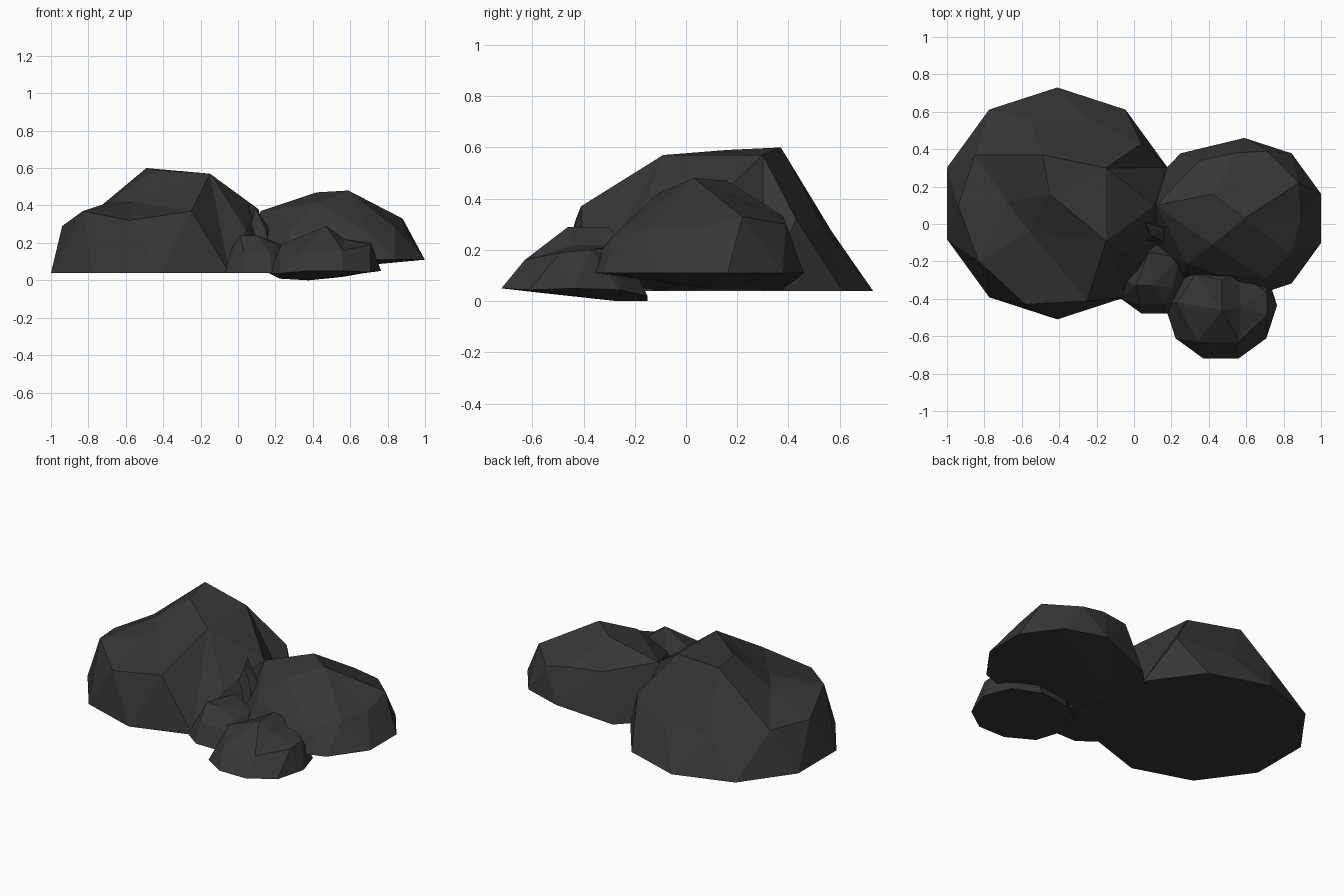
import bpy, bmesh, math
from mathutils import Vector
from mathutils.geometry import delaunay_2d_cdt

stone = bpy.data.materials.new("dark_grey_stone")
stone.diffuse_color = (0.037, 0.037, 0.037, 1)


def rock(name, centre, radius, phase, rim_z, tops, bottom, left=None, sides=10):
    """Faceted boulder: polygon rim, triangulated facets above, shallow fan below."""
    pts = []
    for k in range(sides):
        a = math.radians(phase) + k * math.tau / sides
        dx = math.cos(a)
        x = centre[0] + dx * (left if left and dx < -0.01 else radius)
        y = centre[1] + math.sin(a) * radius
        pts.append(Vector((x, y, rim_z(x, y))))
    pts += [Vector(t) for t in tops]
    rim = [(k, (k + 1) % sides) for k in range(sides)]
    vs, _, tris, orig, _, _ = delaunay_2d_cdt([p.xy for p in pts], rim, [], 1, 1e-5)

    bm = bmesh.new()
    verts = [bm.verts.new((v.x, v.y, pts[o[0]].z if o else rim_z(v.x, v.y)))
             for v, o in zip(vs, orig)]
    for t in tris:
        bm.faces.new([verts[i] for i in t])
    base = bm.verts.new(bottom)
    for e in [e for e in bm.edges if e.is_boundary]:
        bm.faces.new((e.verts[0], e.verts[1], base))
    bmesh.ops.recalc_face_normals(bm, faces=bm.faces)
    me = bpy.data.meshes.new(name)
    bm.to_mesh(me)
    bm.free()
    me.materials.append(stone)
    bpy.context.collection.objects.link(bpy.data.objects.new(name, me))


# large boulder on the left
rock("large_rock", (-0.41, 0.11), 0.62, 90, lambda x, y: 0.04, [
    (-0.94, 0.10, 0.29), (-0.85, 0.37, 0.30), (-0.56, 0.57, 0.27),
    (-0.25, 0.56, 0.25), (0.04, 0.43, 0.32), (0.11, 0.10, 0.38),
    (0.04, -0.20, 0.27), (-0.25, -0.41, 0.37), (-0.58, -0.43, 0.32),
    (-0.83, -0.20, 0.37), (-0.49, 0.37, 0.60), (-0.15, 0.30, 0.57),
    (-0.15, -0.09, 0.57), (-0.56, -0.04, 0.42), (-0.68, 0.12, 0.42),
    (-0.45, 0.16, 0.59)], (-0.41, 0.11, 0.04))

# medium boulder on the right
rock("medium_rock", (0.59, 0.03), 0.43, 90, lambda x, y: 0.11 if x > 0.4 else 0.045, [
    (0.59, 0.03, 0.48), (0.42, 0.16, 0.47), (0.42, -0.11, 0.42),
    (0.88, 0.22, 0.33), (0.71, 0.39, 0.30), (0.89, 0.03, 0.28),
    (0.84, -0.16, 0.28), (0.70, -0.29, 0.25), (0.45, -0.27, 0.26),
    (0.28, -0.21, 0.28), (0.12, 0.10, 0.37), (0.35, 0.34, 0.34),
    (0.55, 0.38, 0.33)], (0.30, 0.12, 0.045), left=0.58)

# small boulder at the front
rock("front_rock", (0.465, -0.435), 0.30, 0,
     lambda x, y: min(0.05, max(0, (-0.29 - y) * 0.116, (x - 0.45) * 0.17, (0.24 - x) * 0.5)), [
    (0.47, -0.30, 0.29), (0.47, -0.46, 0.29), (0.33, -0.27, 0.20),
    (0.34, -0.63, 0.16), (0.56, -0.63, 0.16), (0.71, -0.37, 0.20),
    (0.71, -0.49, 0.19), (0.57, -0.44, 0.22), (0.23, -0.42, 0.19),
    (0.56, -0.25, 0.22)], (0.38, -0.27, 0.0))

# small boulder wedged between
rock("wedged_rock", (0.11, -0.265), 0.225, 0, lambda x, y: 0.04, [
    (0.08, -0.15, 0.24), (0.24, -0.18, 0.19), (0.10, -0.33, 0.24),
    (0.01, -0.33, 0.24), (0.21, -0.34, 0.18), (0.03, -0.43, 0.15),
    (0.17, -0.43, 0.15)], (0.11, -0.265, 0.04))

# upright pebble in the gap
rock("gap_pebble", (0.12, -0.04), 0.10, 0, lambda x, y: 0.04, [
    (0.06, 0.01, 0.41), (0.09, -0.06, 0.39), (0.15, -0.09, 0.27),
    (0.06, -0.10, 0.26), (0.18, -0.03, 0.26)], (0.12, -0.04, 0.04), sides=7)
